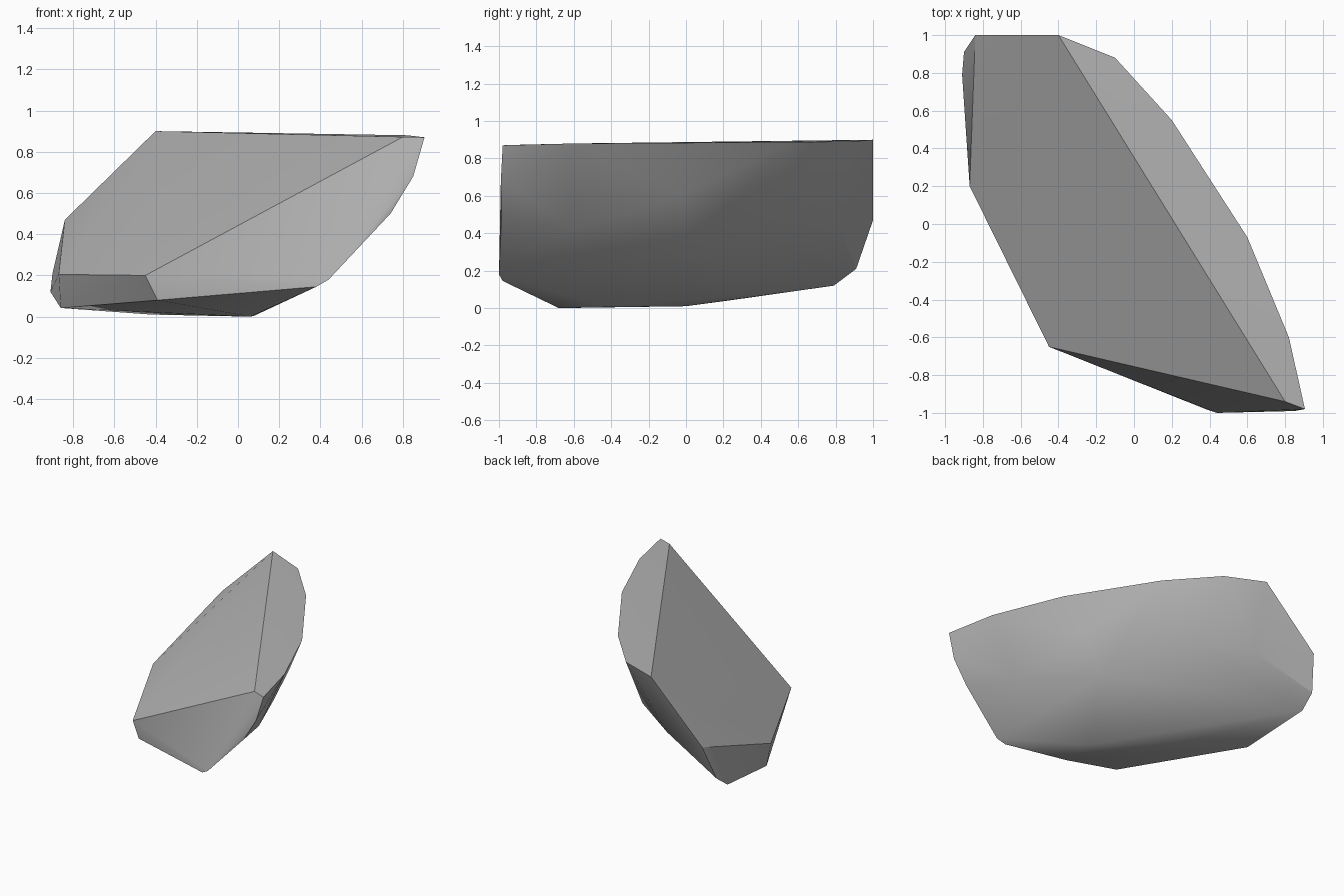
import bpy
import bmesh
import math

default_cube = bpy.data.objects.get("Cube")
if default_cube:
    bpy.data.objects.remove(default_cube, do_unlink=True)

# Rim of the nearly level top facet
top_rim = [(-.4, 1, .9), (-.1, .88, .89), (.2, .55, .888), (.6, -.07, .883),
           (.82, -.6, .88), (.905, -.98, .87), (.8, -.94, .872)]

# Corners of the large sloping facet, below its top edge
slope_corners = [(-.84, 1, .47), (-.87, .2, .205), (-.45, -.65, .2)]

# Narrow edge that runs down the front tip
front_edge = [(.85, -.99, .68), (.74, -.985, .5), (.44, -1, .18), (.38, -.98, .145)]

# Chamfered lower edge on the left-hand and rear end
lower_edge = [(-.39, -.66, .08), (-.86, .24, .042), (-.91, .79, .12), (-.9, .91, .21)]

# Points the stone rests on
base_corners = [(.06, -.68, 0), (.08, -.42, .005), (-.42, 0, .01)]

# Worn bulges on the rounded flank
flank_bulges = [(-.42, .83, .41), (-.06, .62, .46), (.3, 0, .3),
                (.46, -.03, .6), (.6, -.6, .42)]


def make_material(name, colour):
    """Create one flat colour for both the viewport and renders."""
    material = bpy.data.materials.new(name)
    material.use_nodes = True
    material.diffuse_color = colour
    shader = material.node_tree.nodes["Principled BSDF"]
    shader.inputs["Base Color"].default_value = colour
    shader.inputs["Roughness"].default_value = .9
    return material


def make_hull(name, points, material):
    """Wrap a faceted solid around the given corner points."""
    bm = bmesh.new()
    for point in points:
        bm.verts.new(point)
    bmesh.ops.convex_hull(bm, input=bm.verts[:])
    loose = [vert for vert in bm.verts if not vert.link_faces]
    bmesh.ops.delete(bm, geom=loose, context="VERTS")
    bmesh.ops.recalc_face_normals(bm, faces=bm.faces[:])
    mesh = bpy.data.meshes.new(name)
    bm.to_mesh(mesh)
    bm.free()
    mesh.materials.append(material)
    solid = bpy.data.objects.new(name, mesh)
    bpy.context.collection.objects.link(solid)
    return solid


# Stone body with crisp breaks and softly shaded flank
stone_grey = make_material("stone grey", (.45, .45, .45, 1))
rock = make_hull("rock", top_rim + slope_corners + front_edge + lower_edge
                 + base_corners + flank_bulges, stone_grey)

bpy.ops.object.select_all(action="DESELECT")
rock.select_set(True)
bpy.context.view_layer.objects.active = rock
bpy.ops.object.shade_smooth_by_angle(angle=math.radians(30))
